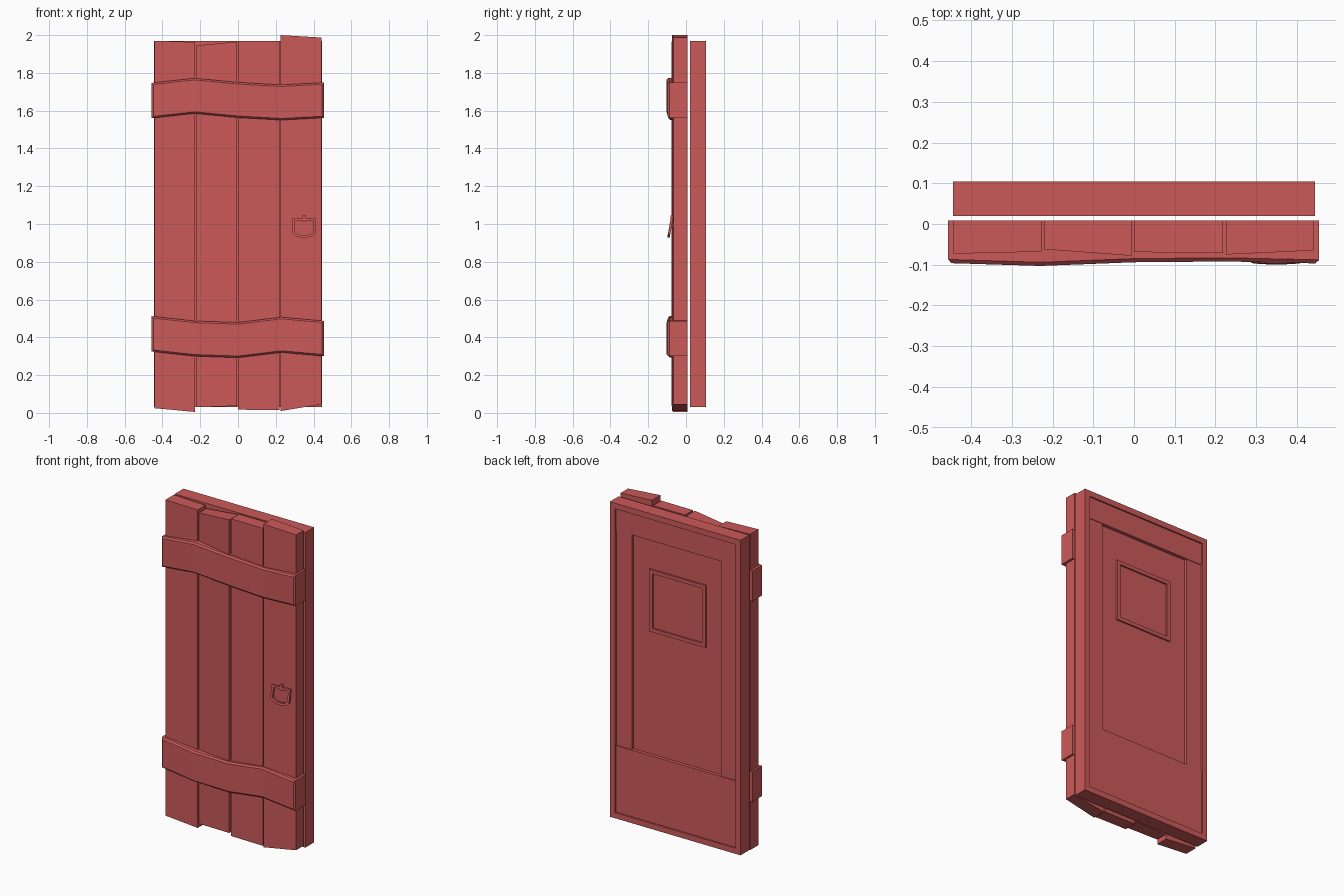
import bpy, bmesh, math

cube = bpy.data.objects.get("Cube")
if cube:
    bpy.data.objects.remove(cube, do_unlink=True)

red = bpy.data.materials.new("muted_red")
red.use_nodes = True
red.diffuse_color = (0.6, 0.1, 0.1, 1)
red.node_tree.nodes["Principled BSDF"].inputs["Base Color"].default_value = red.diffuse_color


def finish(name, bm):
    bmesh.ops.recalc_face_normals(bm, faces=bm.faces)
    mesh = bpy.data.meshes.new(name)
    bm.to_mesh(mesh)
    bm.free()
    mesh.materials.append(red)
    ob = bpy.data.objects.new(name, mesh)
    bpy.context.collection.objects.link(ob)
    return ob


def bridge(bm, loops, closed):
    """Join successive vertex loops with quads."""
    pairs = list(zip(loops, loops[1:]))
    if closed:
        pairs.append((loops[-1], loops[0]))
    for a, b in pairs:
        n = len(a)
        for i in range(n):
            j = (i + 1) % n
            bm.faces.new((a[i], a[j], b[j], b[i]))


def board(name, columns, back, bevel=0):
    """Board from columns of (x, bottom z, top z, front y)."""
    bm = bmesh.new()
    loops = [[bm.verts.new(p) for p in ((x, f, lo), (x, f, hi), (x, back, hi), (x, back, lo))]
             for x, lo, hi, f in columns]
    bridge(bm, loops, False)
    bm.faces.new(loops[0])
    bm.faces.new(loops[-1])
    if bevel:
        bmesh.ops.recalc_face_normals(bm, faces=bm.faces)
        edges = [e for e in bm.edges
                 if all(v.co.y < back - 0.01 for v in e.verts) and e.calc_face_angle() > 0.8]
        bmesh.ops.bevel(bm, geom=edges, offset=bevel, segments=1, affect='EDGES')
    return finish(name, bm)


def box(name, x0, x1, y0, y1, z0, z1):
    return board(name, [(x0, z0, z1, y0), (x1, z0, z1, y0)], y1)


def ring(name, outer, inner, y0, y1, lean=lambda z: 0):
    """Flat ring between two xz outlines."""
    bm = bmesh.new()
    loops = [[bm.verts.new((x, y + lean(z), z)) for x, z in pts]
             for pts, y in ((outer, y0), (outer, y1), (inner, y1), (inner, y0))]
    bridge(bm, loops, True)
    return finish(name, bm)


def rect(half, z0, z1):
    return [(-half, z0), (half, z0), (half, z1), (-half, z1)]


# Rear slab: rim, sunken panel, rails and stiles
W, B, T, R = 0.445, 0.03, 1.97, 0.035
I, front = W - R, 0.02
ring("slab_rim", rect(W, B, T), rect(I, B + R, T - R), front, 0.105)
box("slab_panel", -I, I, front, 0.075, B + R, T - R)
box("top_rail", -I, I, 0.07, 0.096, 1.80, T - R)
box("bottom_rail", -I, I, 0.07, 0.096, B + R, 0.475)
for side, s in (("left", 1), ("right", -1)):
    a, b = sorted((s * 0.305, s * I))
    box(side + "_stile", a, b, 0.07, 0.092, 0.475, 1.80)

# Window trim on the back
ring("window_trim", rect(0.193, 1.232, 1.615), rect(0.17, 1.255, 1.592), 0.07, 0.085)

# Uneven front planks
planks = [
    [(-0.443, 0.025, 1.97, -0.073), (-0.227, 0.005, 1.963, -0.068)],
    [(-0.221, 0.03, 1.945, -0.062), (-0.006, 0.037, 1.965, -0.078)],
    [(0.001, 0.017, 1.97, -0.069), (0.219, 0.015, 1.97, -0.071)],
    [(0.226, 0.01, 2.0, -0.075), (0.441, 0.045, 1.987, -0.065)],
]
for i, cols in enumerate(planks, 1):
    board(f"plank_{i}", cols, 0.008)

# Crooked cross straps
xs = (-0.457, -0.23, 0, 0.23, 0.455)
depths = (-0.096, -0.103, -0.094, -0.092, -0.097)
straps = {"top_strap": (1.56, 1.585, 1.563, 1.55, 1.562),
          "bottom_strap": (0.325, 0.3, 0.292, 0.32, 0.3)}
for name, lows in straps.items():
    board(name, [(x, z, z + 0.187, y) for x, z, y in zip(xs, lows, depths)], 0.008, 0.009)


# Hanging pull handle and its staple
def pull(half, top, side, bottom):
    arc = [(0.35 + half * math.cos(math.pi * k / 8),
            side - (side - bottom) * math.sin(math.pi * k / 8)) for k in range(9)]
    return [(0.35 + half, top)] + arc + [(0.35 - half, top)]


ring("pull_handle", pull(0.063, 1.03, 0.955, 0.928), pull(0.05, 1.019, 0.962, 0.941),
     -0.081, -0.068, lambda z: (z - 1.03) * 0.18)
box("handle_staple", 0.341, 0.359, -0.082, -0.06, 1.012, 1.045)
